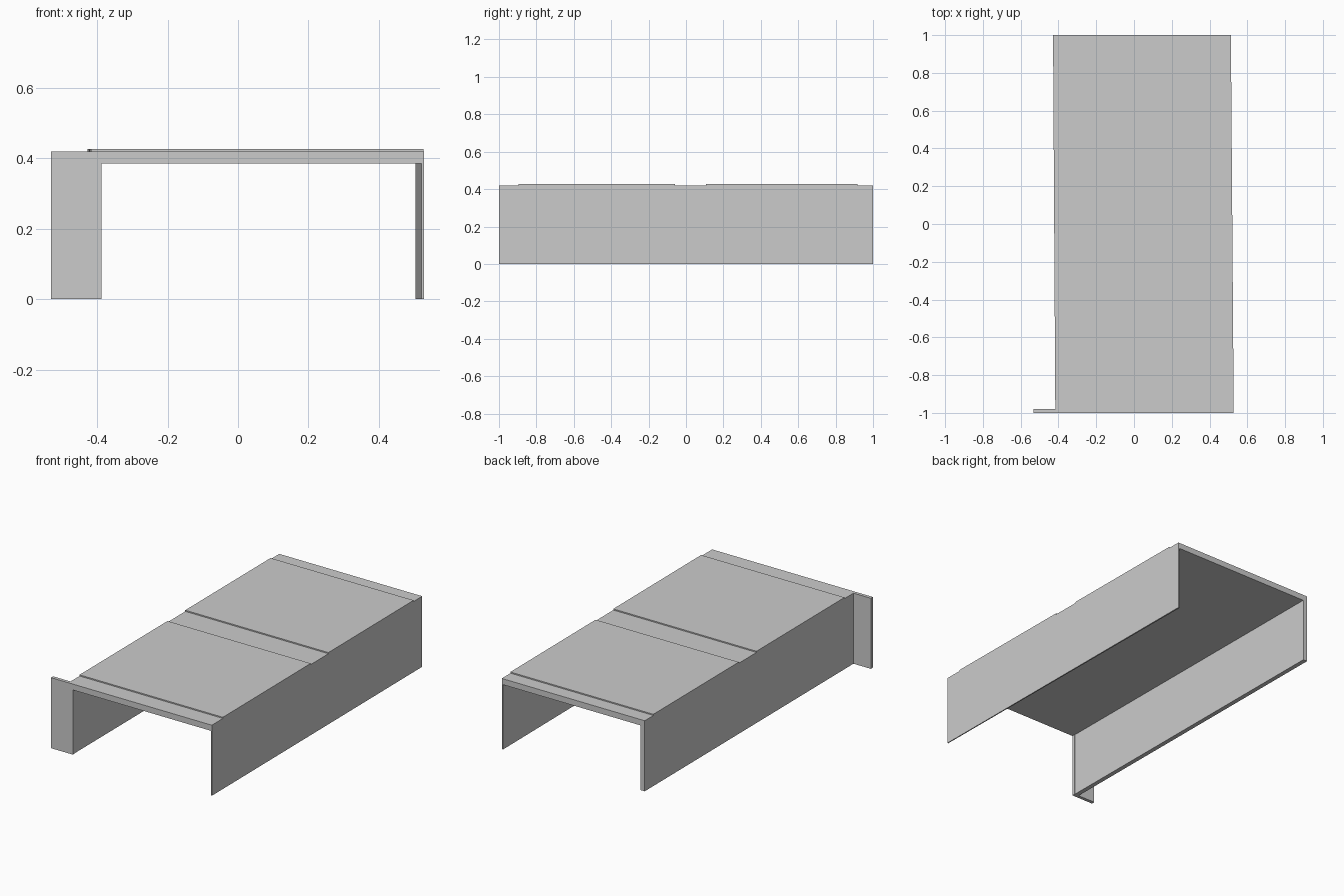
import bpy, bmesh

if "Cube" in bpy.data.objects:
    bpy.data.objects.remove(bpy.data.objects["Cube"])


def left_x(y):   # the outer sides drift slightly towards -x at the back
    return -0.4225 - 0.006 * y


def right_x(y):
    return 0.5205 - 0.0075 * y


def prism(name, outline, z0, z1):
    """Extrude a plan outline (x, y) from z0 to z1."""
    bm = bmesh.new()
    face = bm.faces.new([bm.verts.new((x, y, z0)) for x, y in outline])
    top = bmesh.ops.extrude_face_region(bm, geom=[face])
    verts = [v for v in top["geom"] if isinstance(v, bmesh.types.BMVert)]
    bmesh.ops.translate(bm, verts=verts, vec=(0, 0, z1 - z0))
    bmesh.ops.recalc_face_normals(bm, faces=bm.faces)
    mesh = bpy.data.meshes.new(name)
    bm.to_mesh(mesh)
    bm.free()
    obj = bpy.data.objects.new(name, mesh)
    bpy.context.collection.objects.link(obj)
    return obj


def strip(y0, y1):
    """Full-width plan outline between two depths."""
    return [(left_x(y0), y0), (right_x(y0), y0), (right_x(y1), y1), (left_x(y1), y1)]


UNDER, DECK, TOP = 0.385, 0.42, 0.427

# Deck slab
prism("deck", strip(-1, 1), UNDER, DECK)

# Two slightly raised panels on the deck
for name, y0, y1 in (("front_panel", -0.895, -0.06), ("back_panel", 0.108, 0.918)):
    prism(name, strip(y0, y1), DECK, TOP)

# Side walls
prism("left_wall", [(left_x(-1), -1), (left_x(-1) + 0.027, -1),
                    (left_x(1) + 0.027, 1), (left_x(1), 1)], 0, UNDER)
prism("right_wall", [(right_x(-1) - 0.006, -1), (right_x(-1), -1),
                     (right_x(1), 1), (right_x(1) - 0.009, 1)], 0, UNDER)

# Flange at the front left: post below, narrow wing beside the deck above
prism("front_flange", [(-0.531, -1), (-0.388, -1), (-0.388, -0.98), (-0.531, -0.98)], 0, UNDER)
prism("flange_top", [(-0.531, -1), (left_x(-1), -1), (left_x(-0.98), -0.98), (-0.531, -0.98)], UNDER, DECK)
